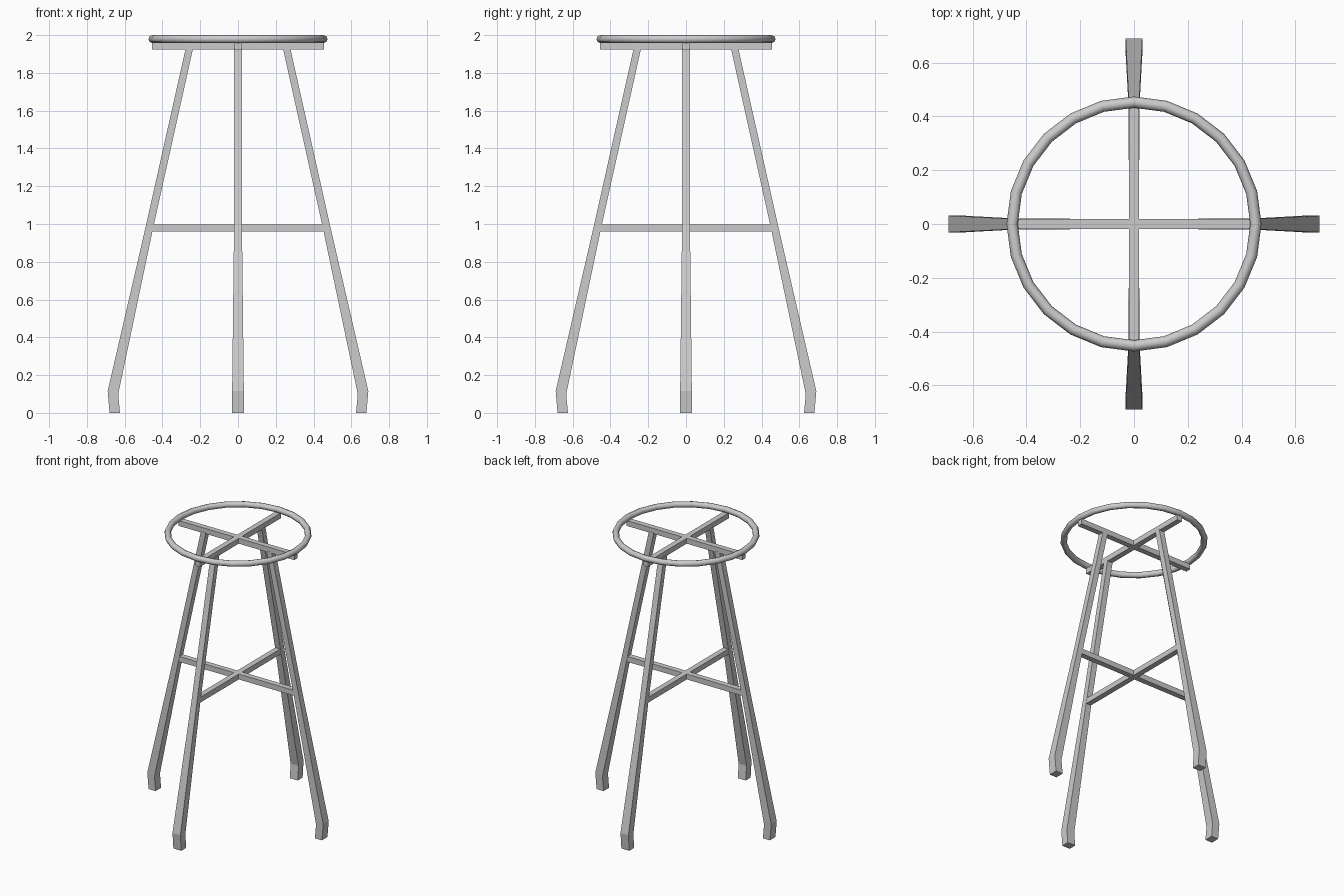
import bpy, bmesh, math
from mathutils import Matrix

if "Cube" in bpy.data.objects:
    bpy.data.objects.remove(bpy.data.objects["Cube"])


def add_object(name, bm):
    bmesh.ops.recalc_face_normals(bm, faces=bm.faces)
    mesh = bpy.data.meshes.new(name)
    bm.to_mesh(mesh)
    bm.free()
    obj = bpy.data.objects.new(name, mesh)
    bpy.context.collection.objects.link(obj)
    return obj


def bar(name, length, z, angle):
    bm = bmesh.new()
    bmesh.ops.create_cube(bm, size=1)
    bm.transform(Matrix.Translation((0, 0, z)) @ Matrix.Rotation(angle, 4, 'Z')
                 @ Matrix.Diagonal((length, 0.039, 0.038, 1)))
    return add_object(name, bm)


def leg(name, angle):
    # stations: inner x, inner z, outer x, outer z, half width
    stations = [(0.625, 0.0, 0.68, 0.0, 0.031),
                (0.634, 0.10, 0.69, 0.115, 0.031),
                (0.449, 0.98, 0.489, 0.985, 0.021),
                (0.238, 1.93, 0.277, 1.93, 0.021)]
    bm = bmesh.new()
    rings = [[bm.verts.new(p) for p in ((xi, -w, zi), (xo, -w, zo), (xo, w, zo), (xi, w, zi))]
             for xi, zi, xo, zo, w in stations]
    for a, b in zip(rings, rings[1:]):
        for i in range(4):
            j = (i + 1) % 4
            bm.faces.new((a[i], a[j], b[j], b[i]))
    bm.faces.new(rings[0])
    bm.faces.new(rings[-1])
    bm.transform(Matrix.Rotation(angle, 4, 'Z'))
    return add_object(name, bm)


# Four splayed legs with bent feet
for i, side in enumerate(("right", "back", "left", "front")):
    leg(side + "_leg", i * math.pi / 2)

# Crossed bars under the seat ring and crossed stretchers halfway down
for i, tag in enumerate(("side", "depth")):
    bar("seat_support_" + tag, 0.91, 1.942, i * math.pi / 2)
    bar("stretcher_" + tag, 0.93, 0.979, i * math.pi / 2)

# Seat ring
bpy.ops.mesh.primitive_torus_add(major_segments=24, minor_segments=8,
                                 major_radius=0.453, minor_radius=0.021,
                                 location=(0, 0, 1.979))
ring = bpy.context.object
ring.name = "seat_ring"
bpy.ops.object.shade_smooth_by_angle(angle=math.radians(50))
